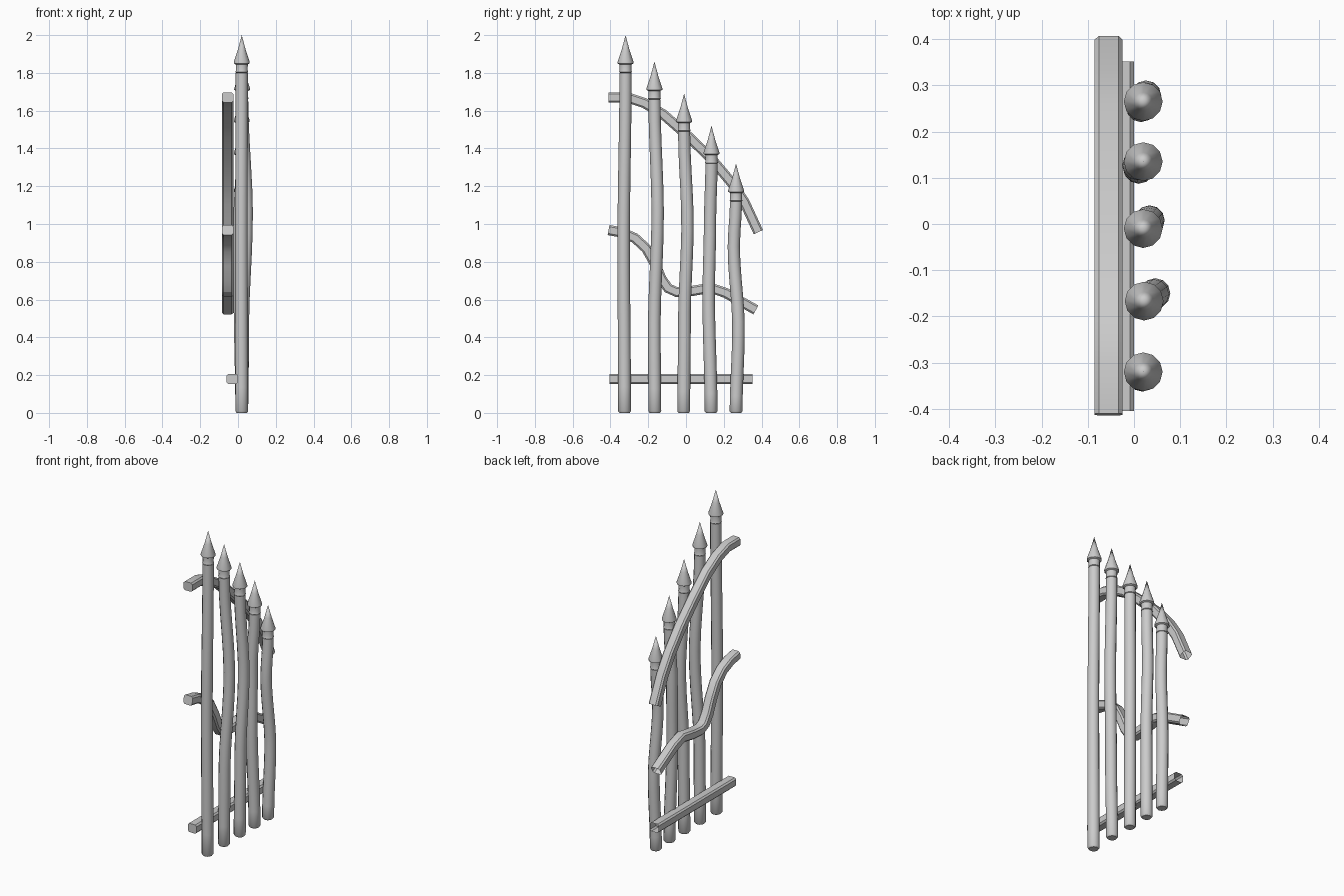
import bpy, bmesh
from math import sin, cos, pi
from mathutils import Vector

if "Cube" in bpy.data.objects:
    bpy.data.objects.remove(bpy.data.objects["Cube"])

SIDES = 12


def finish(bm, name, angle):
    me = bpy.data.meshes.new(name)
    bm.to_mesh(me)
    bm.free()
    ob = bpy.data.objects.new(name, me)
    bpy.context.collection.objects.link(ob)
    bpy.ops.object.select_all(action='DESELECT')
    ob.select_set(True)
    bpy.context.view_layer.objects.active = ob
    bpy.ops.object.shade_smooth_by_angle(angle=angle)
    return ob


def bridge(bm, a, b):
    n = len(a)
    for i in range(n):
        bm.faces.new((a[i], a[(i + 1) % n], b[(i + 1) % n], b[i]))


def lathe(name, rings, tip=None):
    """Stack of horizontal rings (x, y, z, radius), optionally ending in a point."""
    bm = bmesh.new()
    loops = [[bm.verts.new((x + r * cos(2 * pi * i / SIDES), y + r * sin(2 * pi * i / SIDES), z))
              for i in range(SIDES)] for x, y, z, r in rings]
    for a, b in zip(loops, loops[1:]):
        bridge(bm, a, b)
    bm.faces.new(loops[0][::-1])
    if tip:
        t = bm.verts.new(tip)
        for i in range(SIDES):
            bm.faces.new((loops[-1][i], loops[-1][(i + 1) % SIDES], t))
    else:
        bm.faces.new(loops[-1])
    return finish(bm, name, 0.7)


def bend(points, z):
    """Smoothly interpolated (x, y) of a crooked post at height z."""
    for (z0, x0, y0), (z1, x1, y1) in zip(points, points[1:]):
        if z <= z1:
            t = (z - z0) / (z1 - z0)
            t = t * t * (3 - 2 * t)
            return x0 + (x1 - x0) * t, y0 + (y1 - y0) * t
    return points[-1][1:]


def post(index, tip_z, points):
    top = tip_z - 0.2
    rings = [(*bend(points, 0), 0, 0.027), (*bend(points, 0), 0.009, 0.034)]
    steps = 14
    for i in range(1, steps + 1):
        z = 0.009 + (top - 0.009) * i / steps
        rings.append((*bend(points, z), z, 0.034 - 0.002 * i / steps))
    lathe(f"post_{index}", rings)
    # collar and pointed finial
    x, y = points[-1][1:]
    head = [(0, 0.029), (0.004, 0.034), (0.014, 0.031), (0.045, 0.032), (0.05, 0.042), (0.058, 0.042), (0.125, 0.02)]
    lathe(f"spear_tip_{index}", [(x, y, top + h, r) for h, r in head], (x, y, tip_z))


def rail(name, x, path, w=0.03, h=0.027, c=0.009):
    """Chamfered bar swept along (y, z) points, capped at the tall end only."""
    bm = bmesh.new()
    section = [(w, -h + c), (w, h - c), (w - c, h), (-w + c, h),
               (-w, h - c), (-w, -h + c), (-w + c, -h), (w - c, -h)]
    pts = [Vector(p) for p in path]
    loops = []
    for i, p in enumerate(pts):
        t = (pts[min(i + 1, len(pts) - 1)] - pts[max(i - 1, 0)]).normalized()
        n = Vector((-t.y, t.x))
        loops.append([bm.verts.new((x + u, p.x + n.x * v, p.y + n.y * v)) for u, v in section])
    for a, b in zip(loops, loops[1:]):
        bridge(bm, a, b)
    bm.faces.new(loops[0])
    bmesh.ops.recalc_face_normals(bm, faces=bm.faces)
    return finish(bm, name, 0.5)


# Five crooked posts: tip height, then (z, x, y) along the centre line
posts = [
    (2.00, [(0, .02, -.325), (0.9, .018, -.33), (1.8, .02, -.32)]),
    (1.86, [(0, .02, -.165), (0.45, .025, -.168), (1.05, .046, -.15), (1.66, .022, -.167)]),
    (1.69, [(0, .02, -.012), (0.5, .022, -.008), (1.0, .034, .008), (1.49, .02, -.01)]),
    (1.52, [(0, .02, .133), (0.62, .01, .12), (1.0, .007, .127), (1.32, .02, .135)]),
    (1.32, [(0, .02, .265), (0.45, .026, .278), (0.88, .015, .253), (1.12, .02, .265)]),
]
for i, (tip_z, points) in enumerate(posts, 1):
    post(i, tip_z, points)

# Rails behind the posts
rail("bottom_rail", -0.03, [(-.405, .18), (.352, .18)])
rail("middle_rail", -0.055, [(-.41, .968), (-.34, .955), (-.27, .925), (-.21, .87), (-.165, .79), (-.13, .71),
                             (-.095, .66), (-.05, .64), (.03, .645), (.13, .662), (.21, .635), (.37, .545)])
rail("top_rail", -0.055, [(-.41, 1.67), (-.31, 1.67), (-.22, 1.64), (-.12, 1.58), (0, 1.475),
                          (.13, 1.35), (.24, 1.22), (.31, 1.115), (.383, .957)])
